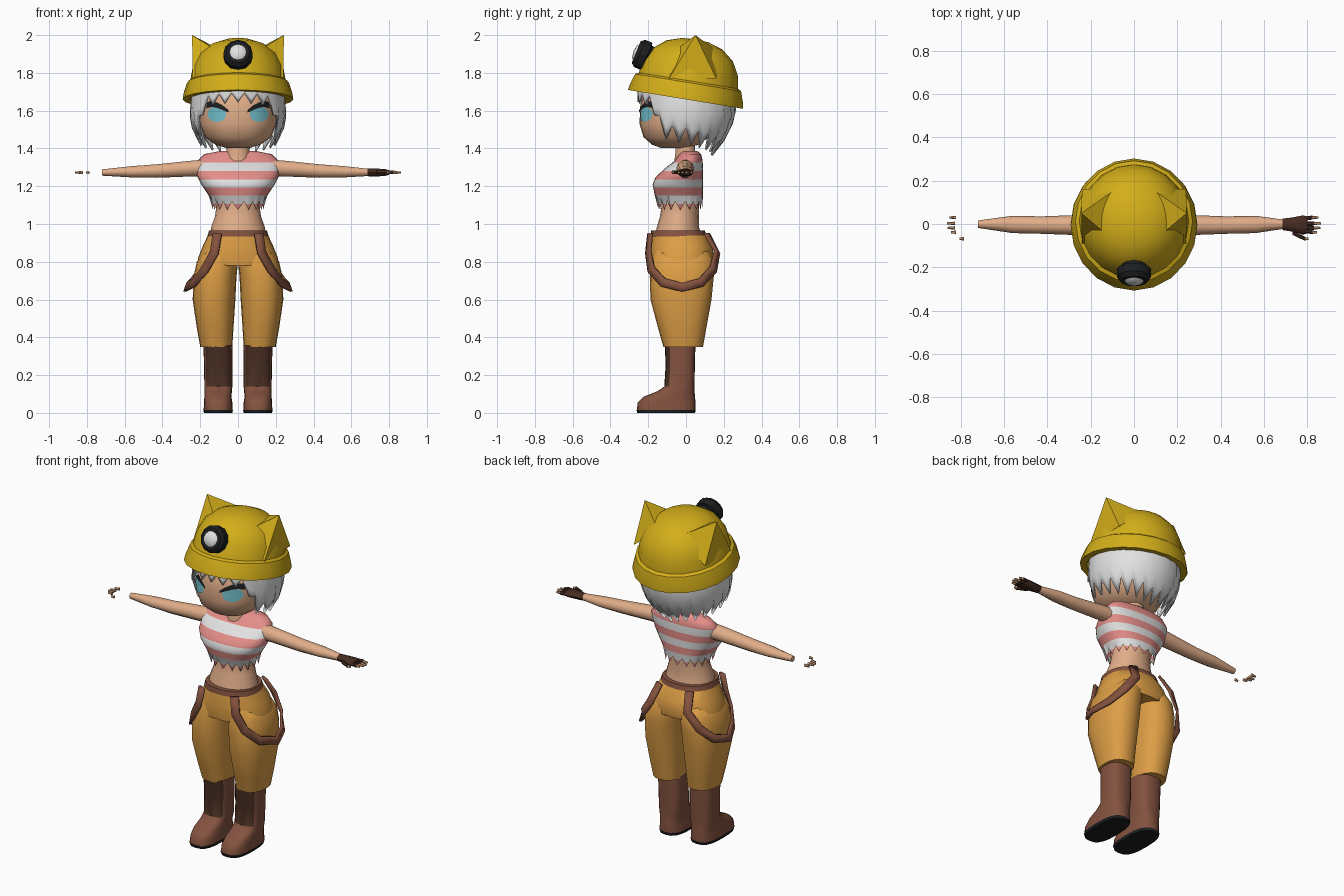
import bpy, bmesh, math
from mathutils import Vector, Matrix
from mathutils.bvhtree import BVHTree

if "Cube" in bpy.data.objects:
    bpy.data.objects.remove(bpy.data.objects["Cube"])


def material(name, r, g, b):
    m = bpy.data.materials.new(name)
    m.use_nodes = True
    m.diffuse_color = (r, g, b, 1)
    node = m.node_tree.nodes["Principled BSDF"]
    node.inputs["Base Color"].default_value = (r, g, b, 1)
    node.inputs["Roughness"].default_value = 0.8
    return m


YELLOW = material("helmet yellow", 0.65, 0.42, 0.01)
BLACK = material("black", 0.012, 0.013, 0.015)
WHITE = material("white", 0.76, 0.76, 0.76)
SKIN = material("skin", 0.75, 0.42, 0.25)
CYAN = material("eye cyan", 0.17, 0.52, 0.6)
PINK = material("shirt pink", 0.78, 0.27, 0.25)
ORANGE = material("trouser orange", 0.72, 0.34, 0.06)
BROWN = material("leather brown", 0.23, 0.085, 0.05)
DARK = material("dark leather", 0.06, 0.025, 0.015)


def finish(name, bm, mats, angle=40):
    bmesh.ops.recalc_face_normals(bm, faces=bm.faces[:])
    me = bpy.data.meshes.new(name)
    bm.to_mesh(me)
    bm.free()
    for m in mats:
        me.materials.append(m)
    me.shade_smooth()
    me.set_sharp_from_angle(angle=math.radians(angle))
    ob = bpy.data.objects.new(name, me)
    bpy.context.collection.objects.link(ob)
    return ob


def solidify(ob, thickness, offset):
    mod = ob.modifiers.new("thickness", "SOLIDIFY")
    mod.thickness = thickness
    mod.offset = offset


def loft(rings, n=20, axis="z", power=2.0, cap=(True, True)):
    """Rings are (position, min a, max a, min b, max b) across the axis."""
    bm = bmesh.new()
    loops = []
    for p, a0, a1, b0, b1 in rings:
        loop = []
        for i in range(n):
            t = 2 * math.pi * i / n
            c, s = math.cos(t), math.sin(t)
            a = (a0 + a1) / 2 + (a1 - a0) / 2 * math.copysign(abs(c) ** (2 / power), c)
            b = (b0 + b1) / 2 + (b1 - b0) / 2 * math.copysign(abs(s) ** (2 / power), s)
            loop.append(bm.verts.new((a, b, p) if axis == "z" else (p, a, b)))
        loops.append(loop)
    for lo, hi in zip(loops, loops[1:]):
        for i in range(n):
            j = (i + 1) % n
            bm.faces.new((lo[i], lo[j], hi[j], hi[i]))
    if cap[0]:
        bm.faces.new(loops[0])
    if cap[1]:
        bm.faces.new(loops[-1])
    return bm


def lathe(profile, n, matrix):
    bm = bmesh.new()
    vs = [bm.verts.new((r, 0, h)) for r, h in profile]
    es = [bm.edges.new(e) for e in zip(vs, vs[1:])]
    bmesh.ops.spin(bm, geom=vs + es, cent=(0, 0, 0), axis=(0, 0, 1),
                   angle=2 * math.pi, steps=n, use_duplicate=False)
    bmesh.ops.remove_doubles(bm, verts=bm.verts[:], dist=0.0005)
    bm.transform(matrix)
    return bm


def sided(bm, s):
    if s < 0:
        bm.transform(Matrix.Scale(-1, 4, (1, 0, 0)))
    return bm


def lerp_table(table, x):
    for (x0, y0), (x1, y1) in zip(table, table[1:]):
        if x <= x1:
            return y0 + (y1 - y0) * max(0, (x - x0) / (x1 - x0))
    return table[-1][1]


# Helmet, tilted back
tilt = Matrix.Translation((0, -0.003, 1.66)) @ Matrix.Rotation(math.radians(-9.3), 4, "X") \
    @ Matrix.Scale(0.95, 4, (1, 0, 0))
finish("helmet", lathe([(0.24, 0.05), (0.27, 0), (0.308, 0), (0.304, 0.03), (0.284, 0.09), (0.266, 0.1),
                        (0.253, 0.17), (0.215, 0.24), (0.15, 0.292), (0.07, 0.318), (0, 0.322)],
                       20, tilt), [YELLOW], 28)
for s, side in ((1, "left"), (-1, "right")):
    bm = bmesh.new()
    for p in ((0.243, 0.05, 2.0), (0.1, -0.07, 1.91), (0.07, 0.17, 1.91), (0.24, -0.09, 1.77), (0.24, 0.16, 1.77)):
        bm.verts.new(p)
    bmesh.ops.convex_hull(bm, input=bm.verts[:])
    finish(side + "_helmet_ear", sided(bm, s), [YELLOW], 20)

# Head lamp
aim = Matrix.Translation((0, -0.222, 1.893)) @ Vector((0, -0.92, 0.38)).to_track_quat("Z", "Y").to_matrix().to_4x4()
finish("lamp_body", lathe([(0, -0.05), (0.062, -0.05), (0.062, -0.02), (0.078, -0.015), (0.078, 0.025),
                           (0.062, 0.045), (0, 0.045)], 12, aim), [BLACK], 30)
finish("lamp_lens", lathe([(0.046, 0.044), (0.034, 0.055), (0, 0.06)], 12, aim), [WHITE])

# Head and neck
head = loft([(1.402, -0.06, 0.06, -0.13, 0.0), (1.42, -0.12, 0.12, -0.18, 0.07), (1.46, -0.175, 0.175, -0.225, 0.12),
             (1.53, -0.203, 0.203, -0.246, 0.17), (1.62, -0.208, 0.208, -0.243, 0.2),
             (1.72, -0.2, 0.2, -0.22, 0.2), (1.8, -0.12, 0.12, -0.13, 0.13)], 28, power=2.2)
face = BVHTree.FromBMesh(head)
finish("head", head, [SKIN], 60)
finish("neck", loft([(1.32, -0.075, 0.075, -0.065, 0.06), (1.37, -0.06, 0.06, -0.058, 0.05),
                     (1.43, -0.06, 0.06, -0.058, 0.05)], 14), [SKIN])


# Painted face details, laid on the head surface
def on_face(x, z, lift):
    hit = face.ray_cast(Vector((x, -1, z)), Vector((0, 1, 0)))[0]
    return (x, hit.y - lift, z)


for s, side in ((1, "left"), (-1, "right")):
    bm = bmesh.new()
    grid = []
    for k in (0.02, 0.5, 1):
        ring = []
        for i in range(16):
            t = 2 * math.pi * i / 16
            x, z = 0.112 + 0.05 * k * math.cos(t), 1.582 + 0.042 * k * math.sin(t)
            ring.append(bm.verts.new(on_face(x, z, 0.005)))
        grid.append(ring)
    bm.faces.new(grid[0])
    for a, b in zip(grid, grid[1:]):
        for i in range(16):
            bm.faces.new((a[i], a[i - 1], b[i - 1], b[i]))
    finish(side + "_eye", sided(bm, s), [CYAN], 80)
    bm = bmesh.new()
    rows = [[bm.verts.new(on_face(x, z, 0.009)) for z in (lo, hi)]
            for x, lo, hi in ((0.05, 1.59, 1.603), (0.08, 1.603, 1.627), (0.112, 1.615, 1.643),
                              (0.14, 1.62, 1.65), (0.168, 1.612, 1.645))]
    for a, b in zip(rows, rows[1:]):
        bm.faces.new((a[0], b[0], b[1], a[1]))
    finish(side + "_brow", sided(bm, s), [BLACK], 80)

# Hair shell with a spiky lower edge
bm = bmesh.new()
columns = 44
strands = []
for i in range(columns):
    turn = 2 * math.pi * i / columns
    deg = math.degrees(min(turn, 2 * math.pi - turn))
    low = lerp_table([(0, 1.645), (40, 1.63), (52, 1.56), (62, 1.45), (90, 1.42), (130, 1.39), (180, 1.36)], deg)
    if i % 2:
        low += lerp_table([(0, 0.05), (50, 0.06), (80, 0.09), (180, 0.08)], deg)
    strand = []
    for k in range(6):
        z = 1.78 + (low - 1.78) * k / 5
        rx = lerp_table([(1.36, 0.16), (1.42, 0.205), (1.5, 0.243), (1.58, 0.257), (1.78, 0.235)], z)
        back = lerp_table([(1.36, 0.14), (1.45, 0.21), (1.52, 0.245), (1.6, 0.268), (1.78, 0.24)], z)
        c = -math.cos(turn)
        strand.append(bm.verts.new((rx * math.sin(turn), c * (back if c > 0 else 0.258), z)))
    strands.append(strand)
for a, b in zip(strands, strands[1:] + strands[:1]):
    for k in range(5):
        bm.faces.new((a[k], b[k], b[k + 1], a[k + 1]))
solidify(finish("hair", bm, [WHITE], 45), 0.012, -1)

# Striped shirt with torn hem
bm = loft([(1.1, -0.132, 0.132, -0.145, 0.085), (1.15, -0.155, 0.155, -0.165, 0.09), (1.21, -0.195, 0.195, -0.177, 0.09),
           (1.25, -0.215, 0.215, -0.16, 0.09), (1.3, -0.22, 0.22, -0.105, 0.09), (1.335, -0.213, 0.213, -0.06, 0.088),
           (1.37, -0.178, 0.178, -0.035, 0.08), (1.387, -0.09, 0.09, -0.02, 0.06)], 32, power=2.3, cap=(False, True))
for i, v in enumerate([v for v in bm.verts if v.co.z < 1.11]):
    v.co.z += 0.02 if i % 2 else -0.026
stripes = [1.105, 1.15, 1.192, 1.235, 1.28, 1.325]
for z in stripes:
    bmesh.ops.bisect_plane(bm, geom=bm.verts[:] + bm.edges[:] + bm.faces[:], plane_co=(0, 0, z), plane_no=(0, 0, 1))
for f in bm.faces:
    f.material_index = sum(f.calc_center_median().z > z for z in stripes) % 2
finish("shirt", bm, [PINK, WHITE], 50)
finish("midriff", loft([(0.93, -0.148, 0.148, -0.165, 0.085), (0.98, -0.143, 0.143, -0.155, 0.07),
                        (1.04, -0.122, 0.122, -0.138, 0.068), (1.09, -0.115, 0.115, -0.13, 0.07),
                        (1.17, -0.125, 0.125, -0.13, 0.07)], 20), [SKIN], 60)

# Trousers and belt
finish("trouser_hips", loft([(0.78, -0.215, 0.215, -0.185, 0.143), (0.82, -0.212, 0.212, -0.19, 0.15),
                             (0.88, -0.188, 0.188, -0.19, 0.14), (0.96, -0.15, 0.15, -0.178, 0.095)], 28, power=2.3),
       [ORANGE], 60)
finish("belt", loft([(0.935, -0.162, 0.162, -0.188, 0.108), (0.966, -0.153, 0.153, -0.184, 0.1)], 28, power=2.3), [BROWN])
for s, side in ((1, "left"), (-1, "right")):
    finish(side + "_trouser_leg", sided(loft(
        [(0.35, 0.03, 0.2, -0.12, 0.09), (0.45, 0.024, 0.218, -0.148, 0.108), (0.6, 0.014, 0.24, -0.188, 0.135),
         (0.72, 0.008, 0.236, -0.192, 0.147), (0.8, 0.0, 0.218, -0.187, 0.148), (0.86, 0.0, 0.18, -0.17, 0.12)],
        20, power=2.3), s), [ORANGE], 60)

    # Hanging strap, a ribbon looping round the hip
    path = [Vector(p) for p in ((0.11, -0.19, 0.95), (0.125, -0.2, 0.85), (0.175, -0.185, 0.76), (0.23, -0.12, 0.69),
                                (0.275, -0.02, 0.665), (0.245, 0.08, 0.69), (0.19, 0.145, 0.76),
                                (0.125, 0.165, 0.85), (0.1, 0.11, 0.95))]
    bm = bmesh.new()
    rows = []
    for i, p in enumerate(path):
        tangent = path[min(i + 1, len(path) - 1)] - path[max(i - 1, 0)]
        out = Vector((p.x * 0.6, p.y + 0.02, 0.06)).normalized()
        across = tangent.cross(out).normalized() * 0.024
        rows.append((bm.verts.new(p - across), bm.verts.new(p + across)))
    for a, b in zip(rows, rows[1:]):
        bm.faces.new((a[0], a[1], b[1], b[0]))
    solidify(finish(side + "_strap", sided(bm, s), [BROWN], 50), 0.014, 0)

    # Boot with darker shin panel and black sole
    bm = loft([(0.015, 0.028, 0.182, -0.26, 0.05), (0.055, 0.03, 0.18, -0.256, 0.05), (0.085, 0.035, 0.178, -0.225, 0.048),
               (0.115, 0.032, 0.178, -0.15, 0.045), (0.14, 0.03, 0.178, -0.115, 0.045),
               (0.25, 0.03, 0.18, -0.108, 0.047), (0.36, 0.028, 0.183, -0.112, 0.05)], 20, power=2.8)
    bm.normal_update()
    for f in bm.faces:
        c = f.calc_center_median()
        f.material_index = int(c.z > 0.14 and c.y < -0.08 and abs(c.x - 0.105) < 0.06 and abs(f.normal.z) < 0.5)
    finish(side + "_boot", sided(bm, s), [BROWN, DARK], 50)
    finish(side + "_sole", sided(loft([(0, 0.03, 0.18, -0.258, 0.048), (0.016, 0.026, 0.184, -0.263, 0.052)],
                                      20, power=2.8), s), [BLACK])

    # Arm
    finish(side + "_arm", sided(loft(
        [(0.14, -0.05, 0.045, 1.25, 1.345), (0.24, -0.052, 0.042, 1.25, 1.338), (0.43, -0.045, 0.035, 1.243, 1.318),
         (0.56, -0.042, 0.038, 1.245, 1.308), (0.72, -0.018, 0.016, 1.255, 1.29)], 10, "x"), s), [SKIN], 45)

    # Fingertips on both sides; the glove is only worn on the left
    for k, (y, x0, x1) in enumerate(((0.03, 0.82, 0.85), (0.003, 0.825, 0.862), (-0.018, 0.825, 0.86),
                                     (-0.038, 0.82, 0.845), (-0.068, 0.785, 0.805))):
        name = side + "_finger_%d" % (k + 1)
        finish(name + "_tip", sided(loft([(x0, y - 0.008, y + 0.008, 1.264, 1.282),
                                          (x1, y - 0.005, y + 0.005, 1.266, 1.278)], 6, "x"), s), [SKIN])
        if s > 0:
            finish(name, loft([(0.73, y * 0.6 - 0.009, y * 0.6 + 0.009, 1.262, 1.284),
                               (x0 + 0.004, y - 0.0095, y + 0.0095, 1.262, 1.284)], 6, "x"), [DARK])
finish("left_glove", loft([(0.685, -0.028, 0.025, 1.252, 1.294), (0.73, -0.035, 0.03, 1.25, 1.295),
                           (0.78, -0.05, 0.04, 1.254, 1.291), (0.8, -0.042, 0.034, 1.26, 1.286)], 10, "x"), [DARK])
